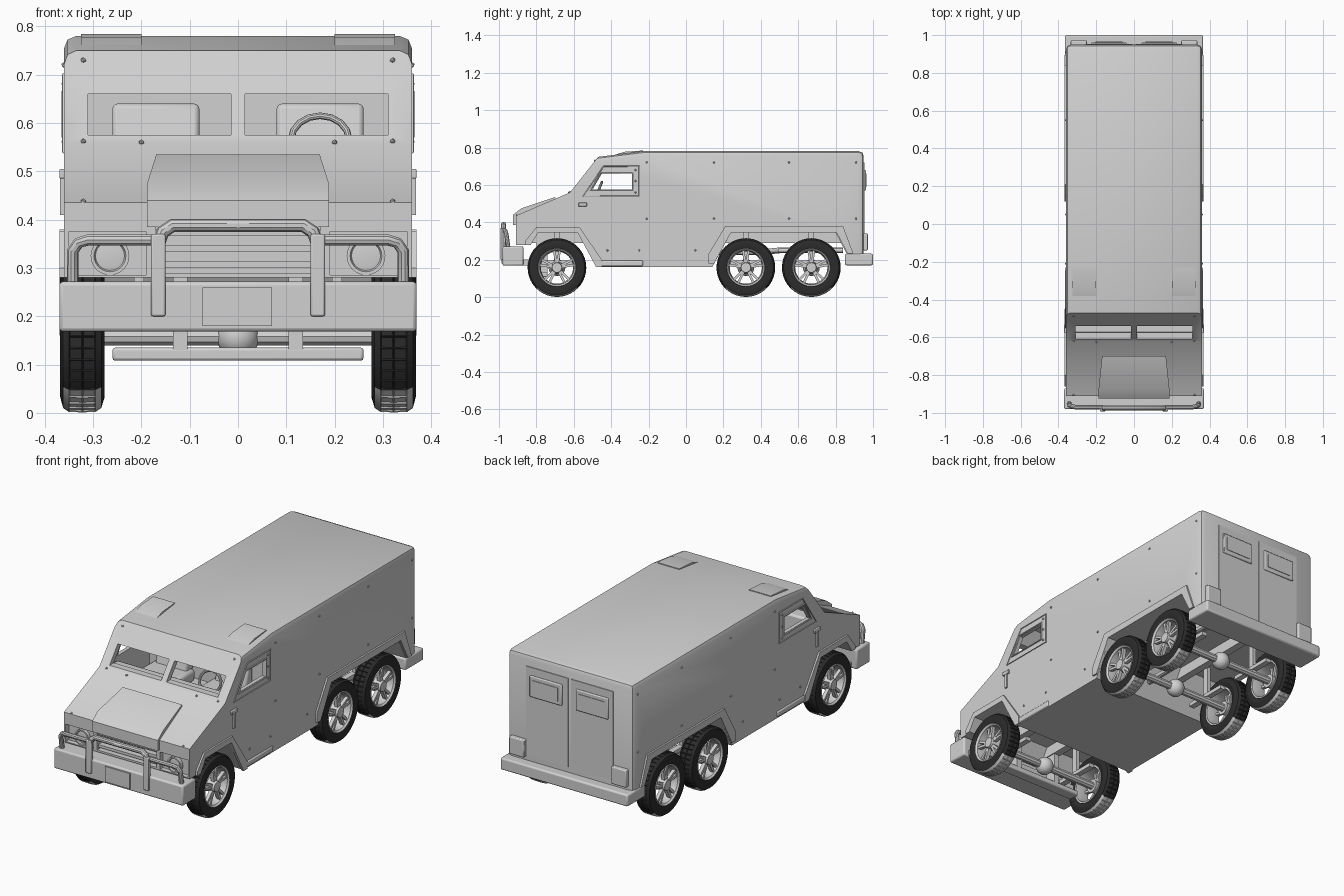
import bpy, bmesh
from math import radians, pi, cos, sin
from mathutils import Matrix, Vector

cube = bpy.data.objects.get("Cube")
if cube:
    bpy.data.objects.remove(cube)


def material(name, colour):
    mat = bpy.data.materials.new(name)
    mat.use_nodes = True
    mat.diffuse_color = (*colour, 1)
    mat.node_tree.nodes["Principled BSDF"].inputs["Base Color"].default_value = (*colour, 1)
    return mat


GREY = material("light_grey_paint", (0.64, 0.64, 0.64))
RUBBER = material("black_rubber", (0.025, 0.025, 0.025))


def finish(name, bm, mirror=False, mats=(GREY,), bevel=0):
    """Turn a bmesh into a named object, optionally mirrored across x."""
    bmesh.ops.recalc_face_normals(bm, faces=bm.faces)
    mesh = bpy.data.meshes.new(name)
    bm.to_mesh(mesh)
    bm.free()
    obj = bpy.data.objects.new(name, mesh)
    bpy.context.collection.objects.link(obj)
    for mat in mats:
        mesh.materials.append(mat)
    if bevel:
        mod = obj.modifiers.new("Bevel", "BEVEL")
        mod.width, mod.segments = bevel, 2
    if mirror:
        obj.modifiers.new("Mirror", "MIRROR")
    return obj


def prism_mesh(points, x0, x1):
    """Extrude a (y, z) outline from x0 to x1."""
    bm = bmesh.new()
    face = bm.faces.new([bm.verts.new((x0, y, z)) for y, z in points])
    result = bmesh.ops.extrude_face_region(bm, geom=[face])
    verts = [g for g in result["geom"] if isinstance(g, bmesh.types.BMVert)]
    bmesh.ops.translate(bm, verts=verts, vec=(x1 - x0, 0, 0))
    return bm


def prism(name, points, x0, x1, **options):
    return finish(name, prism_mesh(points, x0, x1), **options)


def box(name, x, y, z, **options):
    outline = [(y[0], z[0]), (y[1], z[0]), (y[1], z[1]), (y[0], z[1])]
    return prism(name, outline, x[0], x[1], **options)


def bake(obj):
    """Replace an object's data by its evaluated mesh."""
    graph = bpy.context.evaluated_depsgraph_get()
    graph.update()
    return bpy.data.meshes.new_from_object(obj.evaluated_get(graph))


def tube(name, points, radius, mirror=False, closed=False):
    curve = bpy.data.curves.new(name, "CURVE")
    curve.dimensions = "3D"
    curve.bevel_depth, curve.bevel_resolution, curve.use_fill_caps = radius, 3, True
    line = curve.splines.new("POLY")
    line.points.add(len(points) - 1)
    for p, co in zip(line.points, points):
        p.co = (*co, 1)
    line.use_cyclic_u = closed
    temp = bpy.data.objects.new(name + "_path", curve)
    bpy.context.collection.objects.link(temp)
    mesh = bake(temp)
    bpy.data.objects.remove(temp)
    bm = bmesh.new()
    bm.from_mesh(mesh)
    return finish(name, bm, mirror)


def lathe(profile, steps):
    """Spin an (x, radius) outline around the x axis."""
    bm = bmesh.new()
    verts = [bm.verts.new((x, 0, r)) for x, r in profile]
    edges = [bm.edges.new((a, b)) for a, b in zip(verts, verts[1:] + verts[:1])]
    bmesh.ops.spin(bm, geom=verts + edges, axis=(1, 0, 0), cent=(0, 0, 0),
                   angle=2 * pi, steps=steps, use_duplicate=False)
    bmesh.ops.remove_doubles(bm, verts=bm.verts, dist=0.0001)
    bmesh.ops.recalc_face_normals(bm, faces=bm.faces)
    bm.normal_update()
    return bm


# Armoured hull with full-width wheel openings and chamfered roof
hull = prism_mesh([(-.91, .28), (-.91, .435), (-.62, .56), (-.47, .75), (-.23, .78),
                   (.95, .78), (.95, .23), (.86, .23), (.8, .345), (.24, .345),
                   (.14, .16), (-.47, .16), (-.58, .345), (-.79, .345), (-.83, .28)], -.36, .36)


def chamfered(edge):
    a, b = (v.co for v in edge.verts)
    along_roof = min(a.z, b.z) > .74 and abs(a.x - b.x) < .01
    at_rear = min(a.y, b.y) > .94 and max(a.z, b.z) > .7
    return along_roof or at_rear


bmesh.ops.bevel(hull, geom=[e for e in hull.edges if chamfered(e)], offset=.025,
                segments=2, profile=.5, affect="EDGES")
hull = finish("hull", hull)

# Cab space, window openings, grille and headlight recesses
cutters = [
    prism("cab_cutter", [(-.58, .43), (-.585, .56), (-.45, .73), (-.24, .75), (-.24, .43)], -.34, .34),
    prism("door_window_cutter", [(-.5, .575), (-.45, .66), (-.29, .66), (-.29, .575)], -.5, .5),
    box("grille_cutter", (-.17, .17), (-.95, -.86), (.29, .385)),
]
for s in (-1, 1):
    cutters.append(box("windshield_cutter", (s * .015, s * .31), (-.75, -.45), (.575, .66)))
    cutters.append(box("headlight_cutter", (s * .19, s * .35), (-.95, -.885), (.285, .375)))
for cutter in cutters:
    cutter.hide_render = True
    mod = hull.modifiers.new("Cut", "BOOLEAN")
    mod.operation, mod.solver, mod.object = "DIFFERENCE", "EXACT", cutter
cut_mesh = bake(hull)
hull.modifiers.clear()
hull.data = cut_mesh
for cutter in cutters:
    bpy.data.objects.remove(cutter)

# Hood bulge, narrower toward the windshield
bulge = prism_mesh([(-.925, .385), (-.925, .44), (-.88, .475), (-.7, .535), (-.69, .5), (-.88, .39)], -.188, .188)
for v in bulge.verts:
    if v.co.y > -.8:
        v.co.x *= .9
finish("hood_bulge", bulge)

# Grille slats and headlights
for i in range(3):
    z = .3 + i * .033
    box("grille_slat", (-.17, .17), (-.9, -.87), (z, z + .014))
lamp = lathe([(0, 0), (0, .04), (.018, .04), (.018, .033), (.01, .03), (.014, 0)], 24)
bmesh.ops.transform(lamp, verts=lamp.verts,
                    matrix=Matrix.Translation((.265, -.885, .325)) @ Matrix.Rotation(-pi / 2, 4, "Z"))
finish("headlight", lamp, mirror=True)

# Bumpers, plates and steps
box("front_bumper", (-.37, .37), (-.98, -.87), (.168, .272), bevel=.008)
box("front_plate", (-.073, .07), (-.986, -.98), (.18, .26))
box("rear_bumper", (-.365, .365), (.85, 1), (.17, .232), bevel=.008)
box("side_step", (.3, .366), (-.46, -.23), (.165, .195), mirror=True, bevel=.006)

# Bull bar
hoop = [(-.165, -.975, .26), (-.165, -.975, .35), (-.155, -.975, .375), (-.135, -.975, .388)]
tube("bull_bar_hoop", hoop + [(-x, y, z) for x, y, z in reversed(hoop)], .014)
tube("bull_bar_side", [(.165, -.97, .358), (.31, -.97, .358), (.33, -.965, .352),
                       (.342, -.96, .335), (.342, -.95, .265)], .012, mirror=True)
box("bull_bar_foot", (.15, .18), (-.992, -.975), (.2, .37), mirror=True, bevel=.004)

# Wheel arch flares
prism("front_flare", [(-.86, .3), (-.8, .375), (-.57, .375), (-.45, .2), (-.45, .16),
                      (-.48, .16), (-.58, .345), (-.79, .345), (-.83, .28), (-.86, .28)],
      .355, .369, mirror=True)
prism("rear_flare", [(.12, .23), (.21, .38), (.84, .38), (.895, .232), (.865, .232),
                     (.805, .345), (.24, .345), (.15, .18), (.12, .18)], .355, .369, mirror=True)

# Door trim, window frame and door fittings
tube("door_seam", [(.36, -.55, .54), (.36, -.44, .7), (.36, -.25, .7), (.36, -.25, .54)],
     .004, mirror=True, closed=True)
tube("door_window_frame", [(.36, -.51, .57), (.36, -.455, .666), (.36, -.284, .666), (.36, -.284, .57)],
     .005, mirror=True, closed=True)
box("door_handle", (.358, .37), (-.575, -.53), (.485, .505), mirror=True, bevel=.003)
box("door_hinge", (.358, .368), (-.56, -.545), (.41, .5), mirror=True)

# Raised roof corners above the cab
prism("roof_corner", [(-.4, .755), (-.33, .777), (-.23, .784), (-.23, .765)], .2, .325, mirror=True)

# Rear doors, rear windows and tail lamps
box("rear_door_panel", (.008, .25), (.945, .954), (.26, .72), mirror=True)
box("rear_window_frame", (.04, .225), (.95, .962), (.57, .68), mirror=True, bevel=.005)
box("rear_window", (.06, .205), (.96, .965), (.59, .66), mirror=True)
box("tail_lamp", (.25, .335), (.945, .972), (.25, .34), mirror=True, bevel=.005)

# Rivets along the sides and the cab front
rivets = bmesh.new()
side_spots = [(y, z) for y in (-.21, .15, .55, .91) for z in (.42, .72)]
side_spots += [(-.27, z) for z in (.56, .62, .68)] + [(-.42, .25), (-.25, .25), (.05, .25)]
spots = [(.36, y, z) for y, z in side_spots]
spots += [(.32, -.487, .73), (.32, -.62, .562), (.32, -.905, .438), (.2, -.625, .56)]
for spot in spots:
    bmesh.ops.create_icosphere(rivets, subdivisions=1, radius=.006, matrix=Matrix.Translation(spot))
finish("rivets", rivets, mirror=True)

# Cab interior
box("dashboard", (-.335, .335), (-.585, -.51), (.43, .56), bevel=.01)
box("seat_cushion", (.06, .28), (-.44, -.26), (.43, .49), mirror=True, bevel=.015)
prism("seat_back", [(-.31, .48), (-.275, .64), (-.25, .64), (-.25, .48)], .08, .26, mirror=True, bevel=.01)
ring = [Vector((.17 + .06 * cos(a), -.47 + .02 * sin(a), .565 + .05 * sin(a)))
        for a in (i * pi / 8 for i in range(16))]
tube("steering_wheel", ring, .007, closed=True)

# Chassis and axles
box("chassis_rail", (.1, .14), (-.86, .9), (.29, .35), mirror=True)
box("front_skid_plate", (-.34, .34), (-.93, -.8), (.17, .2))
box("front_crossmember", (-.26, .26), (-.8, -.74), (.108, .135), bevel=.006)
box("spring_mount", (.105, .135), (-.8, -.74), (.13, .3), mirror=True)
tube("exhaust_pipe", [(.05, .1, .24), (.05, .4, .24), (.18, .5, .25), (.18, .84, .25)], .016)

tyre_profile = [(.283, .1), (.276, .125), (.283, .148), (.295, .156), (.322, .157),
                (.35, .156), (.362, .148), (.368, .125), (.361, .1)]
rim_profile = [(.28, .1), (.28, .092), (.32, .086), (.358, .092), (.366, .1), (.358, .104)]
for place, y in (("front", -.69), ("middle", .32), ("rear", .67)):
    axle = Vector((0, y, .158))

    # Tyre with cut tread and a worn lower band
    tyre = lathe(tyre_profile, 40)
    tread = [f for f in tyre.faces if abs(f.normal.x) < .2 and f.calc_center_median().yz.length > .15]
    bmesh.ops.inset_individual(tyre, faces=tread, thickness=.003, depth=-.003)
    tyre.normal_update()
    for f in tyre.faces:
        outer = f.calc_center_median().yz.length > .145
        f.material_index = int(outer and f.calc_center_median().z < -.11)
    finish(place + "_tyre", tyre, True, (RUBBER, GREY)).location = axle

    # Open rim with five paired spokes and a hub
    rim = lathe(rim_profile, 32)
    for i in range(5):
        for lean in (-.16, .16):
            spoke = (Matrix.Rotation(i * 2 * pi / 5 + lean, 4, "X")
                     @ Matrix.Translation((.345, 0, .058)) @ Matrix.Diagonal((.018, .013, .07, 1)))
            bmesh.ops.create_cube(rim, size=1, matrix=spoke)
    bmesh.ops.create_cone(rim, cap_ends=True, segments=20, radius1=.035, radius2=.026, depth=.06,
                          matrix=Matrix.Translation((.335, 0, 0)) @ Matrix.Rotation(pi / 2, 4, "Y"))
    finish(place + "_rim", rim, True).location = axle

    # Axle beam, differential and suspension link
    tube(place + "_axle", [(-.32, y, .158), (.32, y, .158)], .02)
    differential = bmesh.new()
    bmesh.ops.create_uvsphere(differential, u_segments=16, v_segments=10, radius=.045)
    finish(place + "_differential", differential).location = axle
    box(place + "_leaf_spring", (.19, .22), (y - .12, y + .12), (.175, .195), mirror=True)
    box(place + "_shock", (.195, .215), (y - .015, y + .015), (.15, .35), mirror=True)

# Smooth the round parts while keeping sharp edges
bpy.ops.object.select_all(action="DESELECT")
for obj in bpy.context.scene.objects:
    if obj.type == "MESH":
        obj.select_set(True)
        bpy.context.view_layer.objects.active = obj
bpy.ops.object.shade_smooth_by_angle(angle=radians(32))
